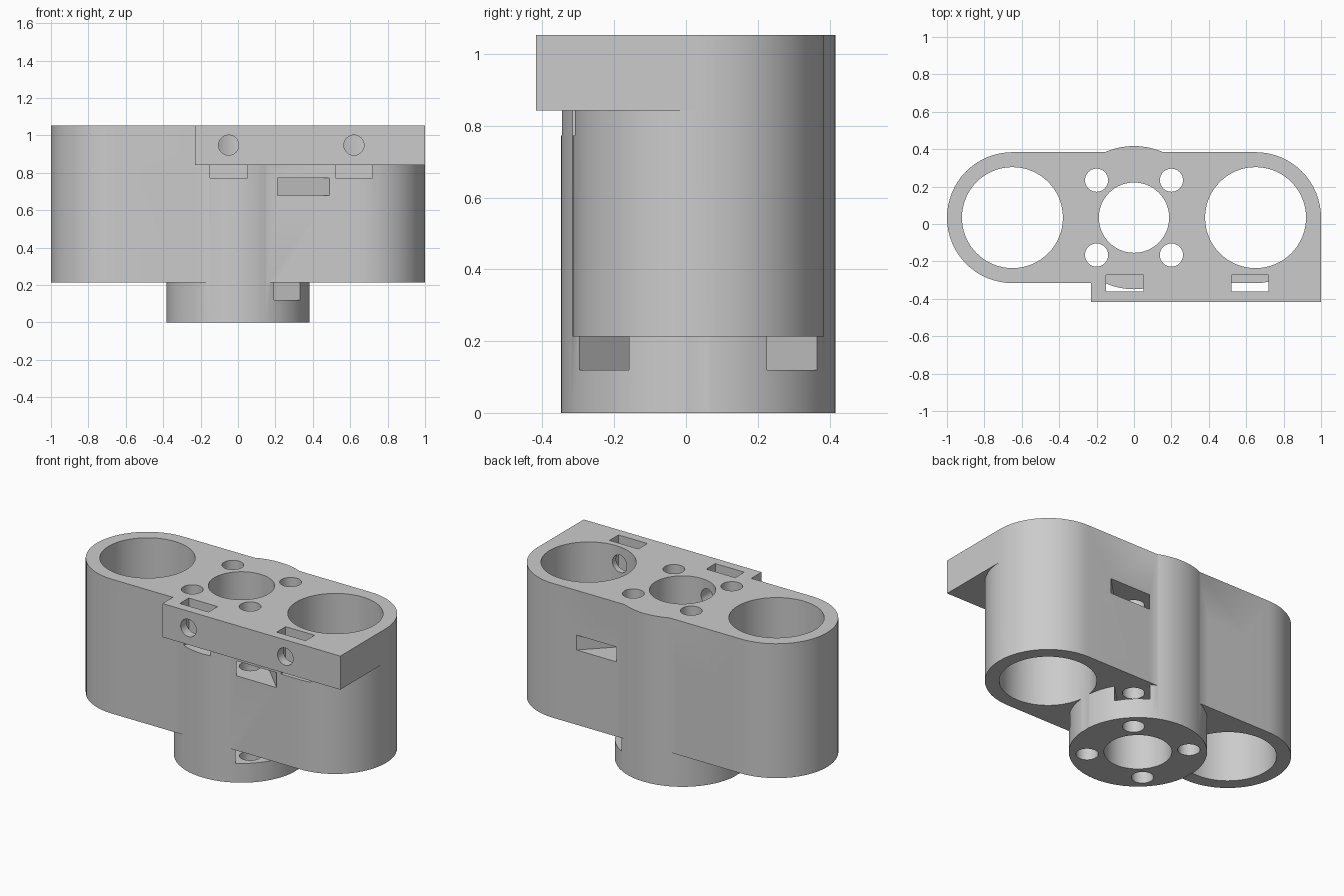
import bpy, bmesh, math
from mathutils import Matrix, Vector

cube = bpy.data.objects.get("Cube")
if cube:
    bpy.data.objects.remove(cube, do_unlink=True)

CY = 0.034            # shared centre line of the three bores
TOP, BASE = 1.053, 0.213

grey = bpy.data.materials.new("plain_grey")
grey.use_nodes = True
colour = (0.6, 0.6, 0.6, 1)
grey.diffuse_color = colour
grey.node_tree.nodes["Principled BSDF"].inputs["Base Color"].default_value = colour


def make(name, bm):
    bmesh.ops.recalc_face_normals(bm, faces=bm.faces)
    mesh = bpy.data.meshes.new(name)
    bm.to_mesh(mesh)
    bm.free()
    mesh.materials.append(grey)
    obj = bpy.data.objects.new(name, mesh)
    bpy.context.collection.objects.link(obj)
    return obj


def box(name, lo, hi, turn=0):
    """Box between two corners, then turned about the centre bore axis."""
    lo, hi = Vector(lo), Vector(hi)
    bm = bmesh.new()
    bmesh.ops.create_cube(bm, size=1)
    bm.transform(Matrix.Translation((lo + hi) / 2) @ Matrix.Diagonal((*(hi - lo), 1)))
    if turn:
        bm.transform(Matrix.Translation((0, CY, 0)) @ Matrix.Rotation(turn, 4, "Z"))
    return make(name, bm)


def cylinder(name, centre, radius, length, axis="Z", segments=64):
    bm = bmesh.new()
    bmesh.ops.create_cone(bm, cap_ends=True, segments=segments,
                          radius1=radius, radius2=radius, depth=length)
    if axis == "Y":
        bm.transform(Matrix.Rotation(math.pi / 2, 4, "X"))
    bm.transform(Matrix.Translation(centre))
    return make(name, bm)


def stadium(name, half, radius, z0, z1, steps=32):
    """Round-ended block extruded upward."""
    bm = bmesh.new()
    verts = []
    for side, start in ((1, -math.pi / 2), (-1, math.pi / 2)):
        for i in range(steps + 1):
            a = start + math.pi * i / steps
            verts.append(bm.verts.new((side * half + radius * math.cos(a),
                                       CY + radius * math.sin(a), z0)))
    face = bm.faces.new(verts)
    grown = bmesh.ops.extrude_face_region(bm, geom=[face])["geom"]
    bmesh.ops.translate(bm, vec=(0, 0, z1 - z0),
                        verts=[v for v in grown if isinstance(v, bmesh.types.BMVert)])
    return make(name, bm)


def combine(target, tool, operation):
    mod = target.modifiers.new(operation.title(), "BOOLEAN")
    mod.operation, mod.solver, mod.object = operation, "EXACT", tool
    bpy.context.view_layer.objects.active = target
    bpy.ops.object.modifier_apply(modifier=mod.name)
    bpy.data.objects.remove(tool, do_unlink=True)


# Solid body: wide block, centre column and clamp bar
body = stadium("bearing_holder", 0.65, 0.35, BASE, TOP)
combine(body, cylinder("centre_column", (0, CY, TOP / 2), 0.383, TOP), "UNION")
combine(body, box("clamp_bar", (-0.23, -0.418, 0.843), (1.0, CY, TOP)), "UNION")

cutters = []

# Two large side bores and the centre bore
for x, radius in ((-0.65, 0.27), (0, 0.188), (0.65, 0.27)):
    cutters.append(cylinder("bore", (x, CY, 0.5), radius, 3))

# Four screw holes, each with an upper and a lower diagonal nut slot
for i in range(4):
    angle = math.pi / 4 + i * math.pi / 2
    spot = (0.283 * math.cos(angle), CY + 0.283 * math.sin(angle), 0.5)
    cutters.append(cylinder("screw_hole", spot, 0.062, 3, segments=32))
    for z0, z1 in ((0.12, BASE), (0.68, 0.773)):
        cutters.append(box("nut_slot", (0.1, -0.098, z0), (0.75, 0.098, z1), angle))

# Clamp bar: bolt holes from the front and nut pockets from the top
for x in (-0.05, 0.62):
    cutters.append(cylinder("bolt_hole", (x, -0.25, 0.948), 0.054, 0.5, "Y", 32))
    cutters.append(box("nut_pocket", (x - 0.1, -0.361, 0.773), (x + 0.1, -0.272, 1.2)))

for cutter in cutters:
    combine(body, cutter, "DIFFERENCE")

# Smooth the round walls and keep the rims sharp
bpy.ops.object.select_all(action="DESELECT")
body.select_set(True)
bpy.context.view_layer.objects.active = body
bpy.ops.object.shade_smooth_by_angle(angle=math.radians(30))
